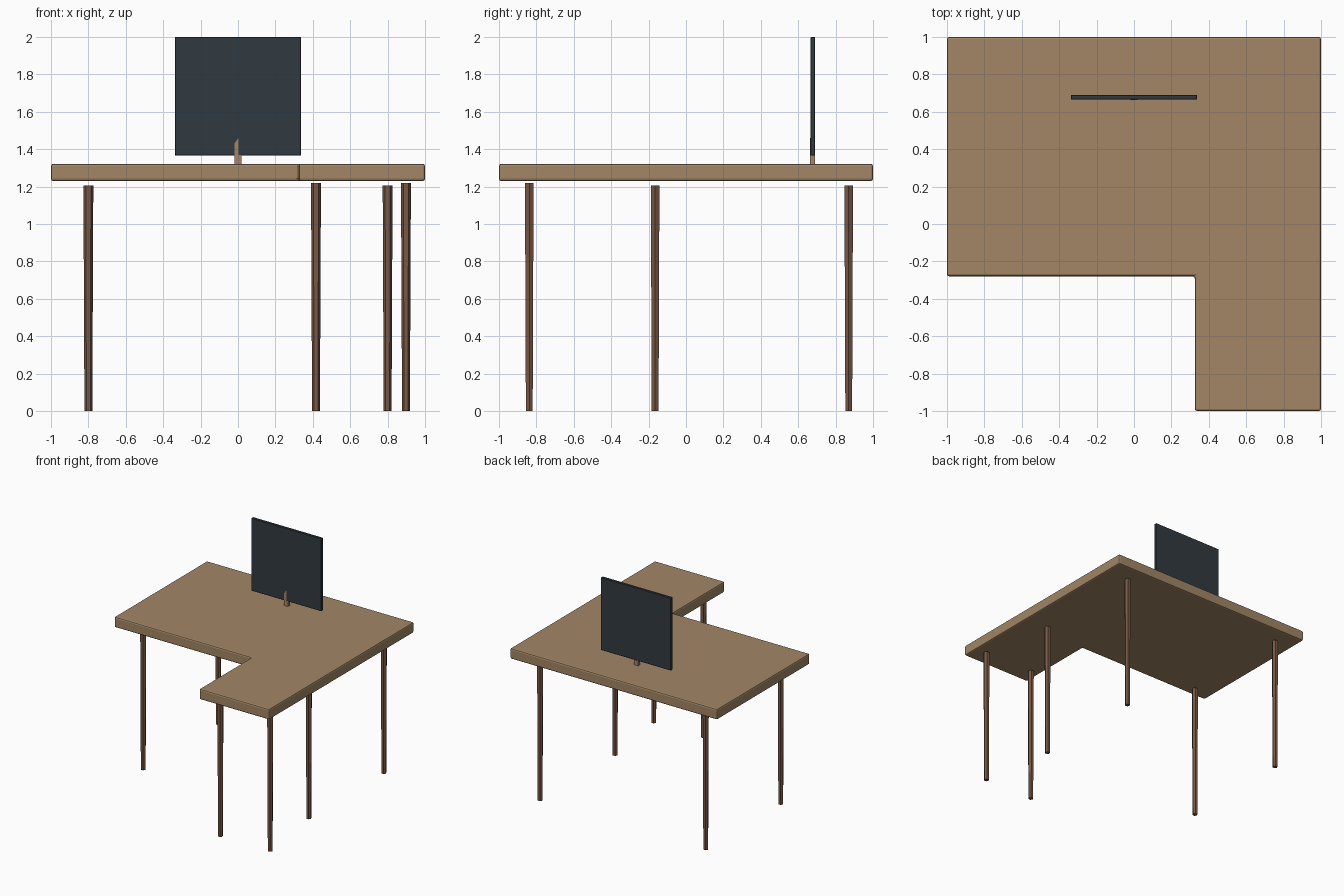
import bpy, bmesh, math

if "Cube" in bpy.data.objects:
    bpy.data.objects.remove(bpy.data.objects["Cube"])


def material(name, rgb):
    m = bpy.data.materials.new(name)
    m.diffuse_color = (*rgb, 1)
    m.use_nodes = True
    m.node_tree.nodes["Principled BSDF"].inputs["Base Color"].default_value = m.diffuse_color
    return m


WOOD = material("light_wood", (0.36, 0.24, 0.13))
DARK_WOOD = material("dark_wood", (0.19, 0.10, 0.06))
SCREEN = material("dark_screen", (0.03, 0.042, 0.05))


def prism(name, outline, direction, mat, bevel=0.0, segments=2):
    """Extrude a closed 3D outline along a direction, with optional edge bevel."""
    bm = bmesh.new()
    face = bm.faces.new([bm.verts.new(p) for p in outline])
    ext = bmesh.ops.extrude_face_region(bm, geom=[face])
    verts = [g for g in ext["geom"] if isinstance(g, bmesh.types.BMVert)]
    bmesh.ops.translate(bm, verts=verts, vec=direction)
    bmesh.ops.recalc_face_normals(bm, faces=bm.faces)
    mesh = bpy.data.meshes.new(name)
    bm.to_mesh(mesh)
    bm.free()
    obj = bpy.data.objects.new(name, mesh)
    bpy.context.collection.objects.link(obj)
    mesh.materials.append(mat)
    if bevel:
        mod = obj.modifiers.new("rounded_edges", "BEVEL")
        mod.width, mod.segments = bevel, segments
    return obj


def leg(name, x, y, height):
    """Tapered six-sided leg, corners pointing along x."""
    bpy.ops.mesh.primitive_cone_add(vertices=6, radius1=0.021, radius2=0.0265, depth=height,
                                    location=(x, y, height / 2), rotation=(0, 0, math.pi / 2))
    obj = bpy.context.object
    obj.name = name
    obj.data.materials.append(DARK_WOOD)


# L-shaped desk top
L = [(-1, 1), (-1, -0.28), (0.325, -0.28), (0.325, -1), (1, -1), (1, 1)]
prism("desk_top", [(x, y, 1.23) for x, y in L], (0, 0, 0.092), WOOD, 0.012)

# Four legs under the main top, two under the side return
for side, x in (("left", -0.8), ("right", 0.8)):
    leg(f"{side}_front_leg", x, -0.165, 1.205)
    leg(f"{side}_back_leg", x, 0.87, 1.205)
for side, x in (("inner", 0.417), ("outer", 0.898)):
    leg(f"{side}_return_leg", x, -0.838, 1.22)

# Monitor panel
M = [(-0.338, 1.365), (0.338, 1.365), (0.338, 2.0), (-0.338, 2.0)]
prism("monitor_panel", [(x, 0.666, z) for x, z in M], (0, 0.025, 0), SCREEN, 0.003, 1)

# Monitor stand, poking slightly through the panel front
S = [(-0.02, 1.315), (0.018, 1.315), (0.018, 1.37), (0.003, 1.37), (0.003, 1.46), (-0.02, 1.43)]
prism("monitor_stand", [(x, 0.663, z) for x, z in S], (0, 0.026, 0), WOOD)
